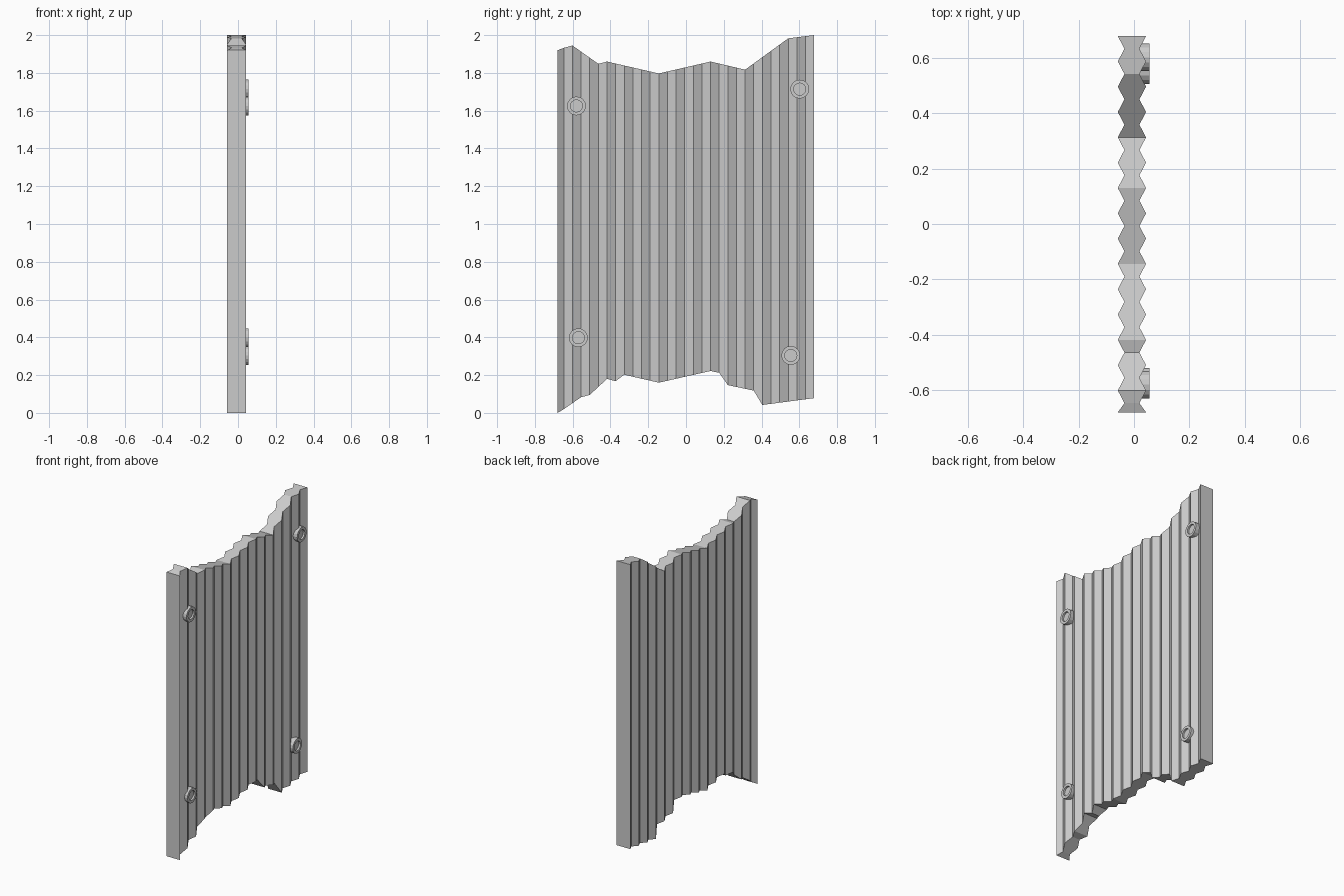
import bpy, bmesh, math
from mathutils import Matrix

default = bpy.data.objects.get("Cube")
if default:
    bpy.data.objects.remove(default, do_unlink=True)

grey = bpy.data.materials.new("metal_grey")
grey.use_nodes = True
colour = (0.6, 0.6, 0.6, 1)
grey.diffuse_color = colour
grey.node_tree.nodes["Principled BSDF"].inputs["Base Color"].default_value = colour


def add_object(name, bm):
    bmesh.ops.recalc_face_normals(bm, faces=bm.faces)
    mesh = bpy.data.meshes.new(name)
    bm.to_mesh(mesh)
    bm.free()
    mesh.materials.append(grey)
    obj = bpy.data.objects.new(name, mesh)
    bpy.context.collection.objects.link(obj)
    return obj


def height_at(profile, y):
    """Height of a broken edge line at y."""
    for (y0, z0), (y1, z1) in zip(profile, profile[1:]):
        if y <= y1:
            return z0 + (z1 - z0) * (y - y0) / (y1 - y0)
    return profile[-1][1]


# Torn edges of the sheet, as (fold number, height)
TOP = [(-15, 1.92), (-13, 1.945), (-10, 1.848), (-9, 1.86), (-3, 1.797),
       (3, 1.86), (7, 1.817), (12, 1.983), (15, 2.0)]
BOTTOM = [(-15, 0), (-14, 0.02), (-12, 0.083), (-11, 0.095), (-9, 0.18),
          (-8, 0.168), (-7, 0.202), (-3, 0.16), (3, 0.222), (4, 0.212),
          (5, 0.147), (8, 0.118), (9, 0.042), (15, 0.078)]
FOLD = 0.0457
CENTRE_X = -0.0075
RIDGE, VALLEY = 0.051, 0.027

# Corrugated sheet: cross-section rings at every fold, joined into a solid
bm = bmesh.new()
rings = []
for k in range(-15, 16):
    y = max(-0.68, min(0.68, k * FOLD - 0.007))
    half = RIDGE if k % 2 else VALLEY
    low, high = height_at(BOTTOM, k), height_at(TOP, k)
    rings.append([bm.verts.new((CENTRE_X + s * half, y, z))
                  for s, z in ((-1, low), (1, low), (1, high), (-1, high))])
for a, b in zip(rings, rings[1:]):
    for i in range(4):
        j = (i + 1) % 4
        bm.faces.new((a[i], a[j], b[j], b[i]))
bm.faces.new(rings[0])
bm.faces.new(rings[-1])
add_object("corrugated_sheet", bm)


# Round bolts with a recessed centre, on the left side of the sheet
def bolt(name, y, z):
    bm = bmesh.new()
    place = Matrix.Translation((0.0375, y, z)) @ Matrix.Rotation(math.pi / 2, 4, 'Y')
    bmesh.ops.create_cone(bm, cap_ends=True, segments=16, radius1=0.05,
                          radius2=0.05, depth=0.037, matrix=place)
    bm.normal_update()
    cap = max(bm.faces, key=lambda f: f.normal.x)
    bmesh.ops.inset_region(bm, faces=[cap], thickness=0.018)
    inner = bmesh.ops.extrude_face_region(bm, geom=[cap])
    moved = [v for v in inner["geom"] if isinstance(v, bmesh.types.BMVert)]
    bmesh.ops.translate(bm, verts=moved, vec=(-0.012, 0, 0))
    bmesh.ops.delete(bm, geom=[cap], context='FACES_ONLY')
    add_object(name, bm)


for name, y, z in (("upper_front_bolt", -0.58, 1.625), ("upper_back_bolt", 0.602, 1.714),
                   ("lower_front_bolt", -0.57, 0.398), ("lower_back_bolt", 0.555, 0.304)):
    bolt(name, y, z)
